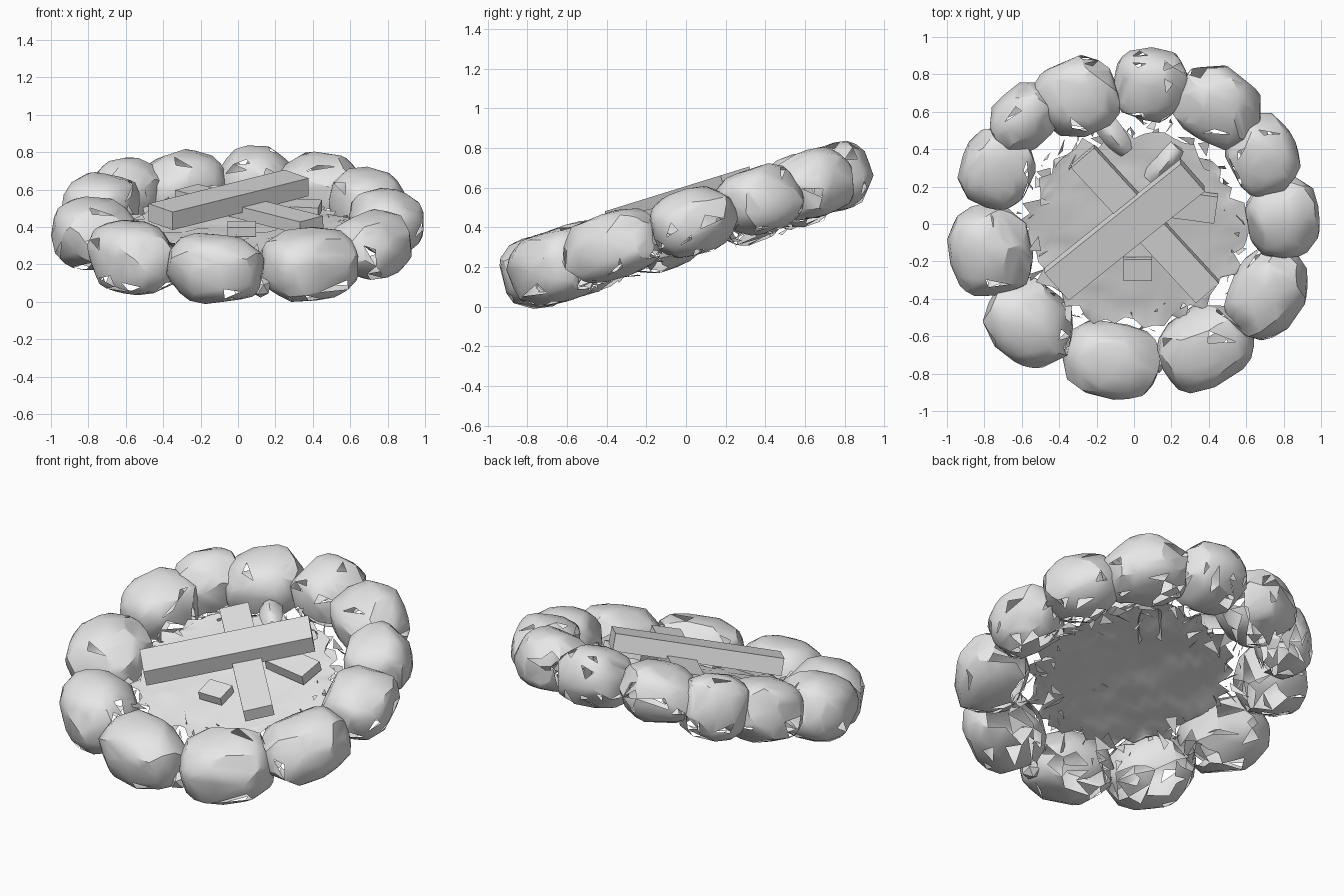
import bpy, bmesh, math, random
from mathutils import Vector, Matrix

random.seed(11)
cube = bpy.data.objects.get("Cube")
if cube:
    bpy.data.objects.remove(cube)

SLOPE, MID = 0.31, 0.42
TILT = Matrix.Rotation(math.atan(SLOPE), 4, 'X')

stone_grey = bpy.data.materials.new("stone_grey")
stone_grey.use_nodes = True
GREY = (0.8, 0.8, 0.8, 1)
stone_grey.diffuse_color = GREY
stone_grey.node_tree.nodes["Principled BSDF"].inputs["Base Color"].default_value = GREY


def frame(x, y, h=0, turn=0):
    """Matrix of a spot on the sloping ground, h above it."""
    return (Matrix.Translation((x, y, MID + SLOPE * y + h)) @ TILT
            @ Matrix.Rotation(turn, 4, 'Z'))


def finish(bm, name, matrix, angle=28):
    mesh = bpy.data.meshes.new(name)
    bm.to_mesh(mesh)
    bm.free()
    mesh.materials.append(stone_grey)
    ob = bpy.data.objects.new(name, mesh)
    bpy.context.collection.objects.link(ob)
    ob.matrix_world = matrix
    bpy.ops.object.select_all(action='DESELECT')
    ob.select_set(True)
    bpy.context.view_layer.objects.active = ob
    bpy.ops.object.shade_smooth_by_angle(angle=math.radians(angle))


def spow(v, e):
    return math.copysign(abs(v) ** e, v)


def stone(i, x, y, rx, ry):
    """Chipped boulder: boxy hull facing the ring centre, ragged below."""
    turn = math.atan2(y, x)
    cc, ss = math.cos(turn) ** 2, math.sin(turn) ** 2
    big = x < -0.5 or y < -0.6
    size = Vector(((rx * cc + ry * ss) * (1 - 0.15 * abs(math.sin(2 * turn))),
                   1.04 * (rx * ss + ry * cc), 0.186 if big else 0.17))
    # random planes that flatten corners
    planes = [Vector([random.uniform(-1, 1) for _ in "xyz"]).normalized() for _ in range(9)]
    bm = bmesh.new()
    n = 130
    for k in range(n):
        c = 1 - 2 * (k + 0.5) / n
        a = k * 2.39996 + random.uniform(-0.25, 0.25)
        s = math.sqrt(1 - c * c) ** 0.75
        p = Vector((s * spow(math.cos(a), 0.8), s * spow(math.sin(a), 0.8), spow(c, 0.72)))
        p *= random.uniform(0.97, 1.03)
        for d in planes:
            p -= d * max(0, p.dot(d) - 0.96)
        bm.verts.new(p * size)
    res = bmesh.ops.convex_hull(bm, input=bm.verts)
    bmesh.ops.delete(bm, geom=[v for v in res["geom_interior"]
                               if isinstance(v, bmesh.types.BMVert)], context='VERTS')
    bmesh.ops.recalc_face_normals(bm, faces=bm.faces)
    # missing chips: more below on the inner side, a few elsewhere
    gone = []
    for f in bm.faces:
        low = f.normal.z < -0.1
        inner = f.calc_center_median().x < 0
        chance = 0.35 if low and inner else 0.12 if low else 0.025
        if random.random() < chance:
            gone.append(f)
    bmesh.ops.delete(bm, geom=gone, context='FACES')
    finish(bm, f"ring_stone_{i + 1}", frame(x, y, -0.015 if big else 0, turn))


def board(name, x, y, h, size, turn, pitch=0):
    bm = bmesh.new()
    bmesh.ops.create_cube(bm, size=1, matrix=Matrix.Diagonal((*size, 1)))
    finish(bm, name, frame(x, y, h, turn) @ Matrix.Rotation(pitch, 4, 'Y'))


# ring of stones: centre x, y and half sizes
STONES = [(-.12, -.725, .25, .21), (.385, -.655, .26, .24), (.71, -.375, .225, .255),
          (.795, .04, .2, .21), (.68, .37, .22, .21), (.445, .635, .24, .235),
          (.095, .745, .2, .2), (-.3, .68, .215, .24), (-.59, .57, .2, .18),
          (-.73, .305, .22, .21), (-.765, -.14, .235, .24), (-.56, -.53, .255, .245)]
for i, s in enumerate(STONES):
    stone(i, *s)

# uneven ash bed with a ragged rim
bm = bmesh.new()
bmesh.ops.create_grid(bm, x_segments=16, y_segments=16, size=1)
for v in bm.verts:
    x, y = v.co.xy
    u, w = x * math.sqrt(1 - y * y / 2), y * math.sqrt(1 - x * x / 2)
    d = math.hypot(u, w)
    r = 1 + (random.uniform(-0.1, 0.06) if d > 0.95 else 0)
    v.co = (0.59 * u * r, 0.54 * w * r, random.uniform(-0.012, 0.012) + 0.02 * (1 - d))
finish(bm, "ash_bed", frame(0, -0.03, 0), 50)

# crossed timbers and small blocks
board("top_timber", -.05, -.03, .135, (.95, .2, .1), math.radians(40))
board("cross_timber", .06, .0, .075, (1.0, .165, .07), math.radians(-48), math.radians(-3))
board("short_timber", .3, .1, .05, (.28, .15, .06), math.radians(-8))
board("charred_block", .02, -.24, .045, (.15, .12, .05), 0)

# curled bark flakes near the back
for x, y, turn, length in [(.16, .32, .9, .24), (-.1, .46, -.9, .2)]:
    bm = bmesh.new()
    bmesh.ops.create_grid(bm, x_segments=5, y_segments=4, size=0.5)
    for v in bm.verts:
        px, py = v.co.xy
        v.co = (px * length, py * 0.13, 0.05 - 0.25 * py * py - 0.12 * px * px)
    finish(bm, "bark_flake", frame(x, y, .01, turn), 50)

# small rock chip at the front gap
bm = bmesh.new()
bmesh.ops.create_icosphere(bm, subdivisions=1, radius=0.06)
finish(bm, "rock_chip", frame(.12, -.74, -.11))

# loose shards around and under the inner rim
bm = bmesh.new()
for k in range(90):
    a = k * 2.39996
    r = random.uniform(0.47, 0.68)
    c = Vector((r * math.cos(a), r * math.sin(a), random.uniform(-0.16, 0.04)))
    size = random.uniform(0.03, 0.08)
    bm.faces.new([bm.verts.new(c + Vector([random.uniform(-size, size) for _ in "xyz"]))
                  for _ in range(3)])
finish(bm, "loose_shards", frame(0, 0))
